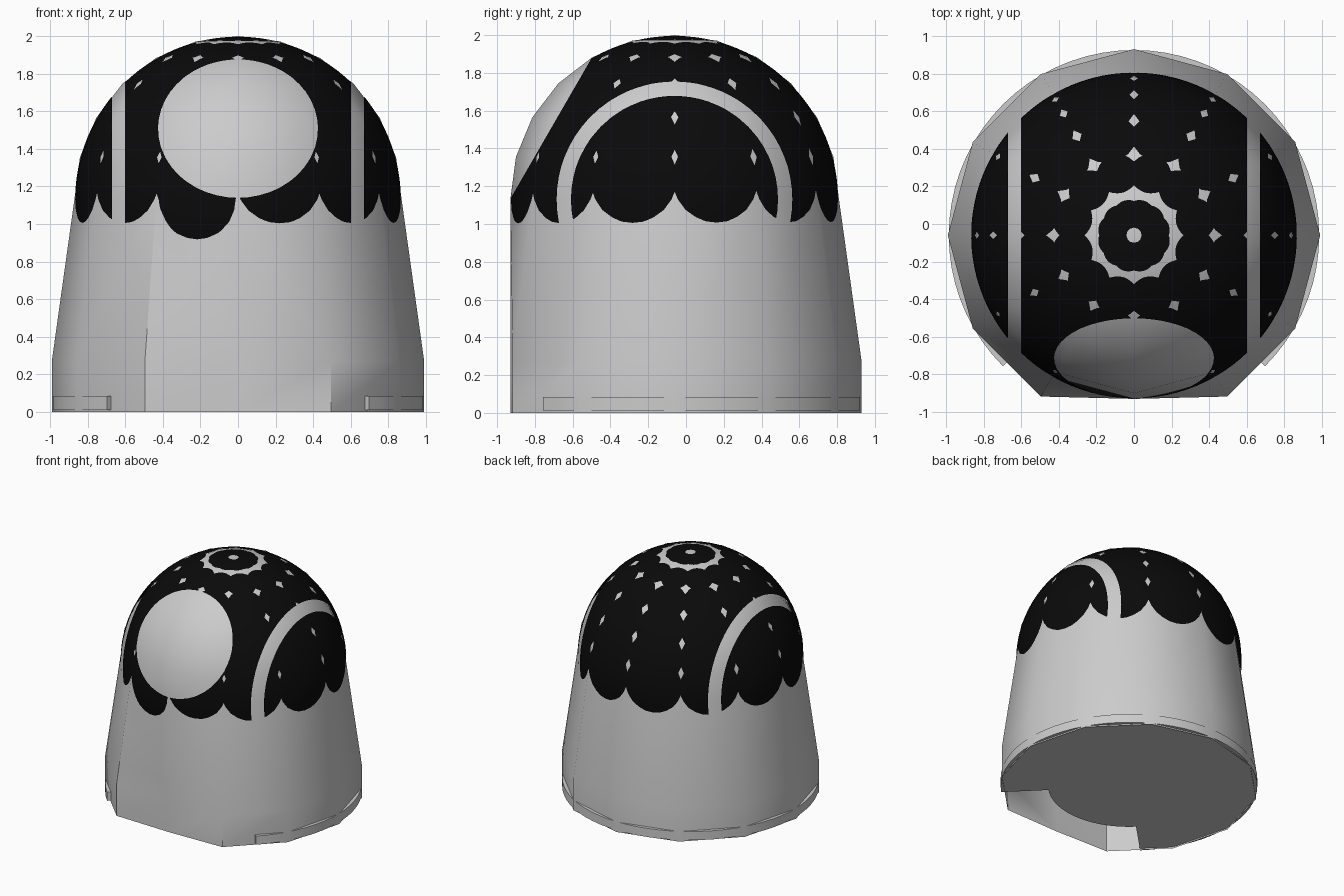
import bpy, bmesh
from math import sin, cos, radians, pi
from mathutils import Matrix, Vector

if "Cube" in bpy.data.objects:
    bpy.data.objects.remove(bpy.data.objects["Cube"])

CY, CZ, R = -0.06, 1.13, 0.87      # dome centre and radius
FRONT = -0.93                      # flat front limit


def finish(bm, name, angle=40, mat=None):
    me = bpy.data.meshes.new(name)
    bm.normal_update()
    bm.to_mesh(me)
    bm.free()
    ob = bpy.data.objects.new(name, me)
    bpy.context.collection.objects.link(ob)
    if mat:
        me.materials.append(mat)
    bpy.ops.object.select_all(action='DESELECT')
    bpy.context.view_layer.objects.active = ob
    ob.select_set(True)
    bpy.ops.object.shade_smooth_by_angle(angle=radians(angle))
    return ob


# Body: twelve-sided lathe, open below, front clamped flat
N = 12
profile = [(0.99, 0.0), (0.99, 0.27)]
profile += [(R * cos(radians(a)), CZ + R * sin(radians(a))) for a in range(0, 90, 15)]
bm = bmesh.new()
rings = []
for r, z in profile:
    rings.append([bm.verts.new((r * cos(2 * pi * i / N),
                                max(FRONT, CY + r * sin(2 * pi * i / N)), z))
                  for i in range(N)])
for k, (lo, hi) in enumerate(zip(rings, rings[1:])):
    for i in range(N):
        j = (i + 1) % N
        a, b, c, d = lo[i], lo[j], hi[j], hi[i]
        if k == 1 and i in (8, 9):          # bent front panels split on one diagonal
            bm.faces.new((a, b, d))
            bm.faces.new((b, c, d))
        else:
            bm.faces.new((a, b, c, d))
top = bm.verts.new((0, CY, CZ + R))
for i in range(N):
    bm.faces.new((rings[-1][i], rings[-1][(i + 1) % N], top))
finish(bm, "body_shell")

# Base plate: disc with a 90 degree notch at the front
bm = bmesh.new()
outline = [(0.985, -45 + 270 * i / 54) for i in range(55)]
outline += [(0.62, 225 + 90 * i / 18) for i in range(19)]
face = bm.faces.new([bm.verts.new((r * cos(radians(a)), CY + r * sin(radians(a)), 0.012))
                     for r, a in outline])
ext = bmesh.ops.extrude_face_region(bm, geom=[face])
bmesh.ops.translate(bm, vec=(0, 0, 0.073),
                    verts=[v for v in ext['geom'] if isinstance(v, bmesh.types.BMVert)])
bmesh.ops.recalc_face_normals(bm, faces=bm.faces[:])
finish(bm, "base_plate")

# Black cover: round dome cut by planes; the body corners poke through slightly
black = bpy.data.materials.new("black_cover")
black.diffuse_color = (0.003, 0.003, 0.003, 1)
black.use_nodes = True
black.node_tree.nodes["Principled BSDF"].inputs["Base Color"].default_value = black.diffuse_color


def cover(name, cuts):
    bm = bmesh.new()
    bmesh.ops.create_uvsphere(bm, u_segments=96, v_segments=48, radius=0.866,
                              matrix=Matrix.Translation((0, CY - 0.001, CZ)))
    for co, no in cuts + [((0, 0, 0.88), (0, 0, -1))]:
        bmesh.ops.bisect_plane(bm, geom=bm.verts[:] + bm.edges[:] + bm.faces[:],
                               plane_co=co, plane_no=no, clear_outer=True)
    return finish(bm, name, 40, black)


face_dir = Vector((0, -cos(radians(30)), sin(radians(30))))
cover("centre_band", [((0.6, 0, 0), (1, 0, 0)), ((-0.6, 0, 0), (-1, 0, 0)),
                      (Vector((0, CY, CZ)) + face_dir * 0.755, face_dir)])
for side, s in (("right", 1), ("left", -1)):
    cover(side + "_side_disc", [((s * 0.67, 0, 0), (-s, 0, 0))])
